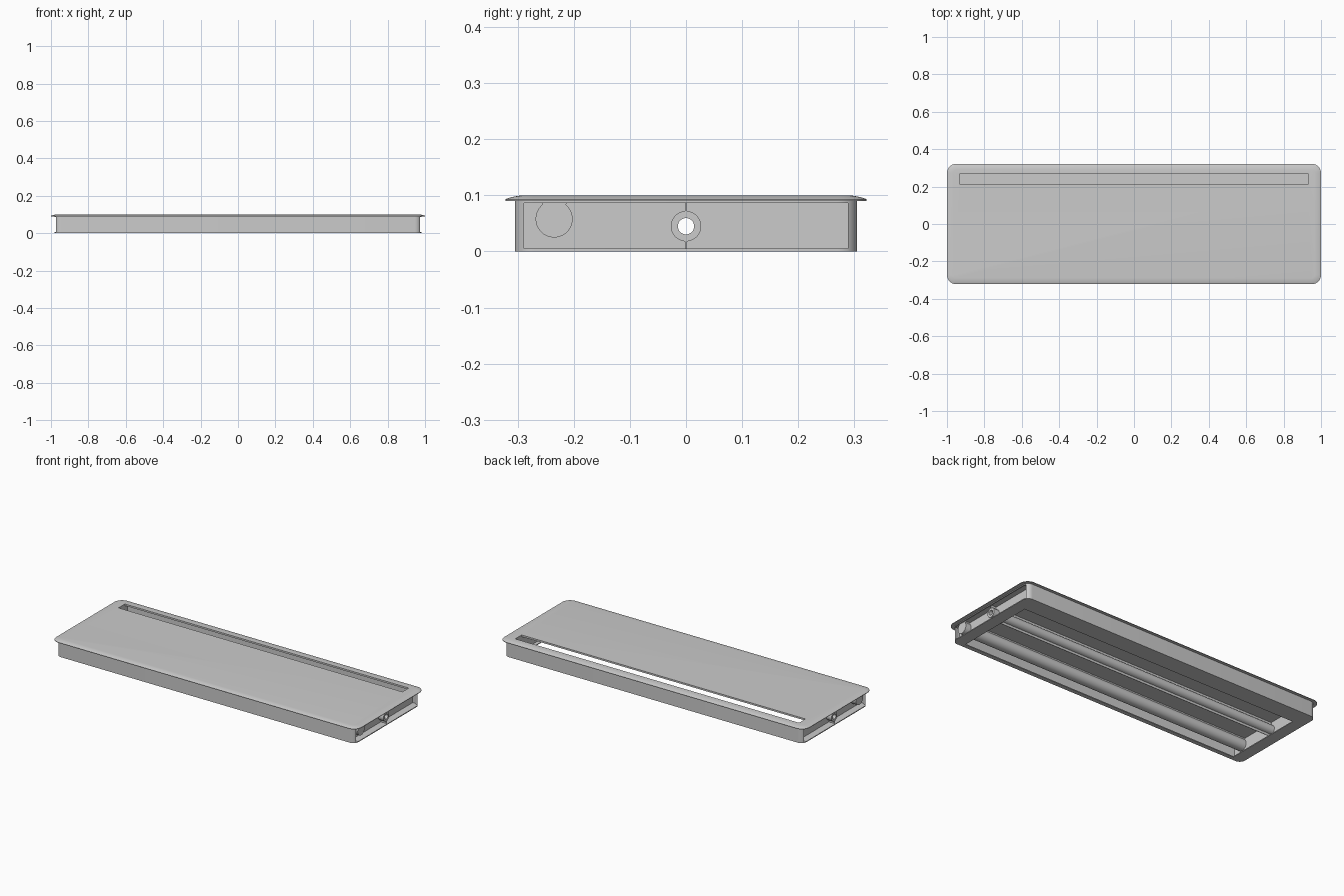
import bpy, bmesh, math

if "Cube" in bpy.data.objects:
    bpy.data.objects.remove(bpy.data.objects["Cube"])


def finish(name, bm, smooth=True):
    bmesh.ops.recalc_face_normals(bm, faces=bm.faces)
    me = bpy.data.meshes.new(name)
    bm.to_mesh(me)
    bm.free()
    ob = bpy.data.objects.new(name, me)
    bpy.context.collection.objects.link(ob)
    if smooth:
        bpy.ops.object.select_all(action='DESELECT')
        ob.select_set(True)
        bpy.context.view_layer.objects.active = ob
        bpy.ops.object.shade_smooth_by_angle(angle=math.radians(30))
    return ob


def rounded(hx, hy, r, n=8):
    pts = []
    for i, (sx, sy) in enumerate([(1, 1), (-1, 1), (-1, -1), (1, -1)]):
        for k in range(n + 1):
            a = math.pi / 2 * (i + k / n)
            pts.append((sx * (hx - r) + r * math.cos(a), sy * (hy - r) + r * math.sin(a)))
    return pts


def loft(name, loops, closed=False):
    """Bridge successive 3D loops; cap the ends, or join last to first."""
    bm = bmesh.new()
    rings = [[bm.verts.new(p) for p in loop] for loop in loops]
    pairs = list(zip(rings, rings[1:]))
    if closed:
        pairs.append((rings[-1], rings[0]))
    else:
        bm.faces.new(rings[0])
        bm.faces.new(rings[-1])
    for a, b in pairs:
        for i in range(len(a)):
            j = (i + 1) % len(a)
            bm.faces.new((a[i], a[j], b[j], b[i]))
    return finish(name, bm)


def at_z(pts, z):
    return [(x, y, z) for x, y in pts]


def at_x(pts, x):
    return [(x, y, z) for y, z in pts]


def box(name, x0, x1, y0, y1, z0, z1):
    bm = bmesh.new()
    bmesh.ops.create_cube(bm, size=1)
    for v in bm.verts:
        v.co = ((x0 + x1) / 2 + v.co.x * (x1 - x0),
                (y0 + y1) / 2 + v.co.y * (y1 - y0),
                (z0 + z1) / 2 + v.co.z * (z1 - z0))
    return finish(name, bm, False)


def circle(y, z, r, n=40):
    return [(y + r * math.cos(2 * math.pi * k / n), z + r * math.sin(2 * math.pi * k / n))
            for k in range(n)]


def cut(ob, cutter):
    cutter.hide_render = True
    m = ob.modifiers.new("cut", 'BOOLEAN')
    m.operation = 'DIFFERENCE'
    m.solver = 'EXACT'
    m.object = cutter
    bpy.context.view_layer.objects.active = ob
    bpy.ops.object.modifier_apply(modifier=m.name)
    bpy.data.objects.remove(cutter)


# Lid with a softly domed rim and the long slot
rim = [(0, .090), (0, .093), (.006, .0955), (.014, .0975), (.023, .0992), (.032, .1)]
lid = loft("lid", [at_z(rounded(1 - d, .322 - d, .05 - d), z) for d, z in rim])
cut(lid, box("slot_cutter", -.93, .93, .21, .27, .05, .15))

# Side walls with rounded corners and open windows at both ends
outer, inner = rounded(.98, .305, .035), rounded(.972, .297, .027)
walls = loft("walls", [at_z(outer, 0), at_z(outer, .0905),
                       at_z(inner, .0905), at_z(inner, 0)], closed=True)
cut(walls, box("window_cutter", -1.1, 1.1, -.289, .289, .005, .086))

# Bottom flange, wider under the slot
flange = loft("bottom_flange", [at_z(rounded(.979, .304, .034), z) for z in (0, .005)])
cut(flange, box("opening_cutter", -.91, .91, -.28, .2, -.05, .05))

# Recessed end walls pierced by the central tube
for side, name in ((1, "right_end_wall"), (-1, "left_end_wall")):
    wall = box(name, side * .934 - .003, side * .934 + .003, -.298, .298, .003, .0905)
    cut(wall, loft("bore_cutter", [at_x(circle(0, .045, .02), side * .934 + d)
                                   for d in (-.05, .05)]))

# Central hollow tube held by thin fins above and below
big, small = circle(0, .045, .027), circle(0, .045, .0145)
loft("central_tube", [at_x(big, -.972), at_x(big, .972),
                      at_x(small, .972), at_x(small, -.972)], closed=True)
for name, z0, z1 in (("lower_fin", .004, .0195), ("upper_fin", .0705, .0905)):
    box(name, -.972, .972, -.0015, .0015, z0, z1)

# Round channel hanging from the lid along the front
arc = [math.radians(130 + 280 * k / 40) for k in range(41)]
channel = [(-.235 + .033 * math.cos(a), .058 + .033 * math.sin(a)) for a in arc]
channel += [(-.212, .0905), (-.258, .0905)]
loft("front_channel", [at_x(channel, x) for x in (-.972, .972)])
